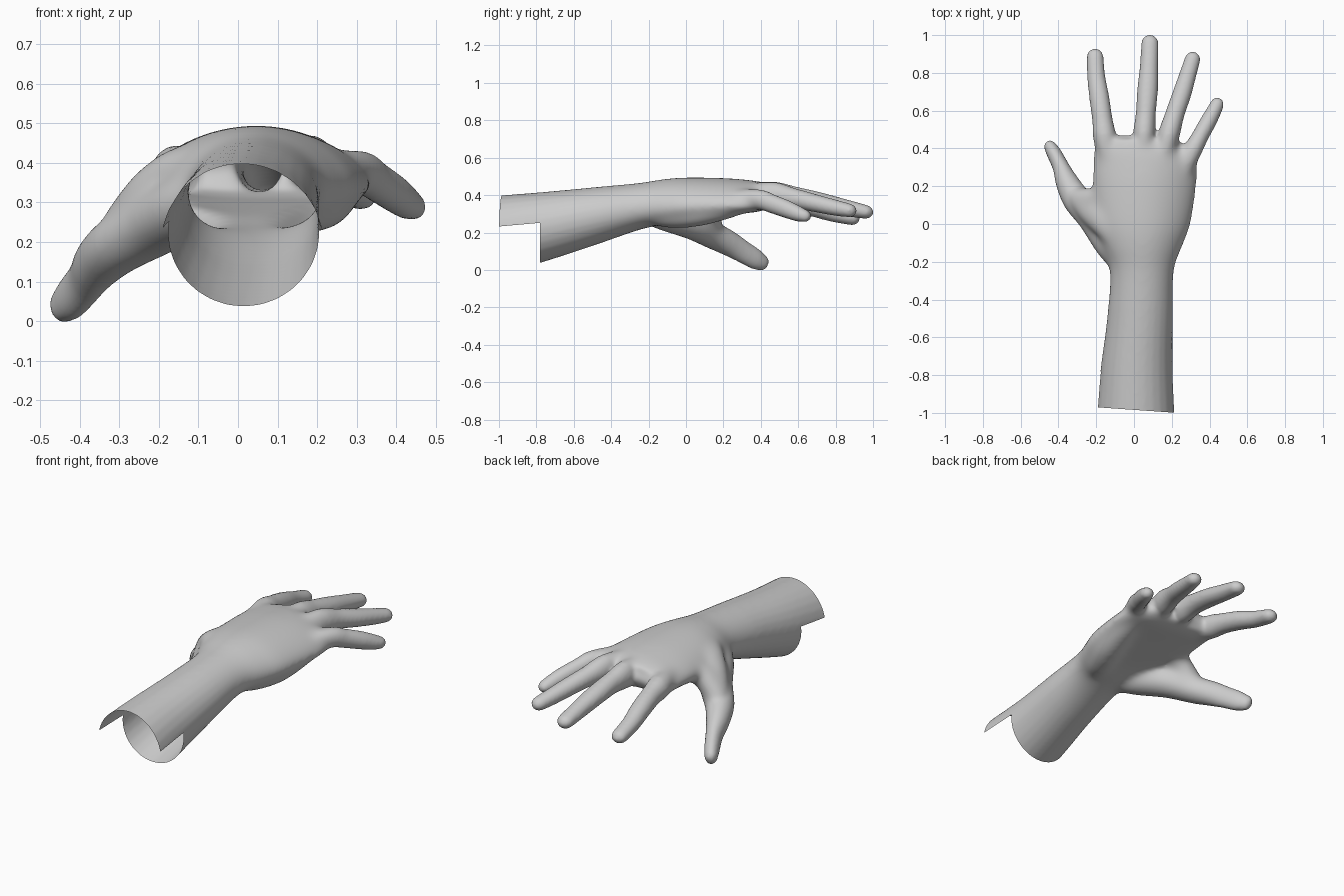
import bpy, bmesh, math
from mathutils import Vector

if "Cube" in bpy.data.objects:
    bpy.data.objects.remove(bpy.data.objects["Cube"])

skin = bpy.data.materials.new("plain grey")
skin.diffuse_color = (0.6, 0.6, 0.6, 1)
skin.use_nodes = True
skin.node_tree.nodes["Principled BSDF"].inputs["Base Color"].default_value = skin.diffuse_color
bm = bmesh.new()
SEG = 28
ANGLES = [2 * math.pi * i / SEG for i in range(SEG)]


def spline(rows, steps=6):
    """Smooth curve through rows of numbers."""
    out = []
    for i in range(len(rows) - 1):
        p = [rows[max(i - 1, 0)], rows[i], rows[i + 1], rows[min(i + 2, len(rows) - 1)]]
        for s in range(steps):
            t = s / steps
            out.append([0.5 * (2 * b + (c - a) * t + (2 * a - 5 * b + 4 * c - d) * t * t
                        + (3 * b - a - 3 * c + d) * t ** 3) for a, b, c, d in zip(*p)])
    return out + [list(rows[-1])]


def loft(rings):
    """Closed solid through a series of rings."""
    vs = [[bm.verts.new(p) for p in r] for r in rings]
    for a, b in zip(vs, vs[1:]):
        for i in range(SEG):
            j = (i + 1) % SEG
            bm.faces.new((a[i], a[j], b[j], b[i]))
    bm.faces.new(vs[0][::-1])
    bm.faces.new(vs[-1])


def limb(rows):
    """Round-tipped tube; rows are x, y, z, half width, half height."""
    pts = spline(rows)
    rings = []

    def ring(c, t, w, h):
        side = t.cross(Vector((0, 0, 1))).normalized()
        up = side.cross(t)
        rings.append([c + side * w * math.cos(a) + up * h * math.sin(a) for a in ANGLES])

    for i, p in enumerate(pts):
        t = (Vector(pts[min(i + 1, len(pts) - 1)][:3]) - Vector(pts[max(i - 1, 0)][:3])).normalized()
        ring(Vector(p[:3]), t, p[3] + 0.004, p[4] + 0.004)
    for k in range(1, 6):
        a = k * math.pi / 2 / 5.3
        ring(Vector(p[:3]) + t * (p[3] + .004) * math.sin(a), t,
             (p[3] + .004) * math.cos(a), (p[4] + .004) * math.cos(a))
    loft(rings)


# forearm and palm: y, left, right, top, bottom, left droop, right droop
body = [
    (-1.10, -.207, .226, .390, -.055, 0, 0),
    (-0.78, -.178, .206, .415, .037, 0, 0),
    (-0.50, -.142, .205, .441, .128, 0, 0),
    (-0.25, -.128, .212, .466, .213, .01, .01),
    (-0.12, -.170, .257, .486, .242, .02, .03),
    (0.00, -.205, .302, .495, .268, .025, .045),
    (0.20, -.222, .332, .492, .292, .03, .05),
    (0.33, -.218, .335, .482, .305, .025, .05),
    (0.39, -.214, .300, .473, .312, .025, .045),
    (0.45, -.185, .230, .455, .330, .025, .03),
]
rings = []
for y, l, r, top, bot, dl, dr in spline(body):
    ring = []
    for a in ANGLES:
        c, s = math.cos(a), math.sin(a)
        droop = (dr if c > 0 else dl) * c * c
        ring.append(Vector(((l + r) / 2 + (r - l) / 2 * c, y,
                            (top + bot) / 2 + (top - bot) / 2 * s - droop)))
    rings.append(ring)
loft(rings)

# index, middle, ring and little fingers
limb([(-.09, .15, .385, .03, .03), (-.148, .42, .382, .058, .061), (-.167, .55, .366, .050, .052),
      (-.184, .67, .338, .049, .047), (-.200, .78, .303, .044, .041), (-.206, .885, .277, .041, .034)])
limb([(.04, .15, .41, .03, .03), (.052, .44, .400, .054, .069), (.062, .58, .388, .049, .054),
      (.072, .71, .365, .051, .047), (.080, .84, .335, .045, .042), (.084, .957, .311, .042, .034)])
limb([(.11, .15, .40, .03, .03), (.174, .43, .402, .053, .067), (.216, .58, .382, .047, .050),
      (.254, .69, .357, .046, .044), (.288, .80, .332, .041, .039), (.310, .872, .318, .038, .033)])
limb([(.20, .12, .365, .03, .03), (.296, .36, .380, .047, .053), (.348, .46, .353, .041, .047),
      (.392, .54, .324, .040, .044), (.424, .60, .300, .036, .038), (.440, .634, .289, .033, .030)])
# webs between the fingers
limb([(-.13, .425, .375, .045, .05), (-.05, .42, .385, .045, .045), (.04, .425, .39, .045, .05)])
limb([(.06, .405, .39, .045, .05), (.11, .41, .39, .045, .045), (.16, .40, .39, .045, .05)])
limb([(.18, .345, .385, .045, .05), (.24, .335, .38, .04, .045), (.28, .32, .37, .04, .045)])

# thumb with its fleshy base
limb([(.01, -.34, .335, .05, .06), (-.05, -.22, .32, .065, .07), (-.12, -.11, .290, .085, .080),
      (-.21, .03, .245, .085, .080), (-.300, .13, .192, .074, .072), (-.352, .22, .147, .059, .065),
      (-.386, .30, .100, .041, .057), (-.421, .37, .058, .036, .052), (-.443, .408, .038, .030, .040)])
# web between thumb and palm
limb([(-.06, -.05, .40, .10, .05), (-.14, .03, .375, .10, .06), (-.21, .08, .325, .09, .06),
      (-.27, .12, .255, .065, .06)])
limb([(-.13, .15, .37, .06, .06), (-.21, .13, .32, .06, .06), (-.28, .13, .24, .06, .06)])
# heel of the palm on the little finger side
limb([(.08, -.34, .33, .05, .06), (.11, -.22, .32, .06, .065), (.155, -.10, .300, .07, .072),
      (.205, .04, .303, .075, .072), (.235, .18, .325, .07, .062), (.25, .28, .345, .06, .05)])

# fuse everything into one skin
mesh = bpy.data.meshes.new("hand")
bmesh.ops.recalc_face_normals(bm, faces=bm.faces)
bm.to_mesh(mesh)
bm.free()
hand = bpy.data.objects.new("hand", mesh)
bpy.context.collection.objects.link(hand)


def bake():
    graph = bpy.context.evaluated_depsgraph_get()
    hand.data = bpy.data.meshes.new_from_object(hand.evaluated_get(graph))
    hand.modifiers.clear()


remesh = hand.modifiers.new("fuse", 'REMESH')
remesh.mode = 'VOXEL'
remesh.voxel_size = 0.009
bake()


# soften everything a little, and the palm a lot
def ramp(v, a, b):
    return min(max((v - a) / (b - a), 0), 1)


palm = hand.vertex_groups.new(name="palm")
for v in hand.data.vertices:
    x, y, z = v.co
    w = ramp(y, -.45, -.25) * ramp(y, .48, .38) * ramp(x, -.36, -.28) * ramp(x, .37, .32)
    palm.add([v.index], w, 'REPLACE')
soft = hand.modifiers.new("soften", 'SMOOTH')
soft.factor, soft.iterations = 0.5, 12
blend = hand.modifiers.new("blend palm", 'SMOOTH')
blend.factor, blend.iterations = 0.5, 70
blend.vertex_group = "palm"
bake()
hand.vertex_groups.clear()
fused = hand.data

# open the hollow wrist end, with the underside cut back further
bm = bmesh.new()
bm.from_mesh(fused)


def slice_faces(faces, co, no, clear=False):
    geom = set(faces)
    for f in faces:
        geom.update(f.edges)
        geom.update(f.verts)
    bmesh.ops.bisect_plane(bm, geom=list(geom), plane_co=co, plane_no=no, clear_inner=clear)


slice_faces(bm.faces[:], (0, -.984, 0), (.07, 1, 0), True)
slice_faces(bm.faces[:], (0, -.78, 0), (0, 1, 0))
end = [f for f in bm.faces if f.calc_center_median().y < -.78]
slice_faces(end, (0, -.88, .243), (0, -.09, 1))
cut = []
for f in bm.faces:
    c = f.calc_center_median()
    if c.y < -.78 and c.z < .243 + .09 * (c.y + .88):
        cut.append(f)
bmesh.ops.delete(bm, geom=cut, context='FACES')
bm.to_mesh(fused)
bm.free()

fused.materials.clear()
fused.materials.append(skin)
for p in fused.polygons:
    p.use_smooth = True
    p.material_index = 0
